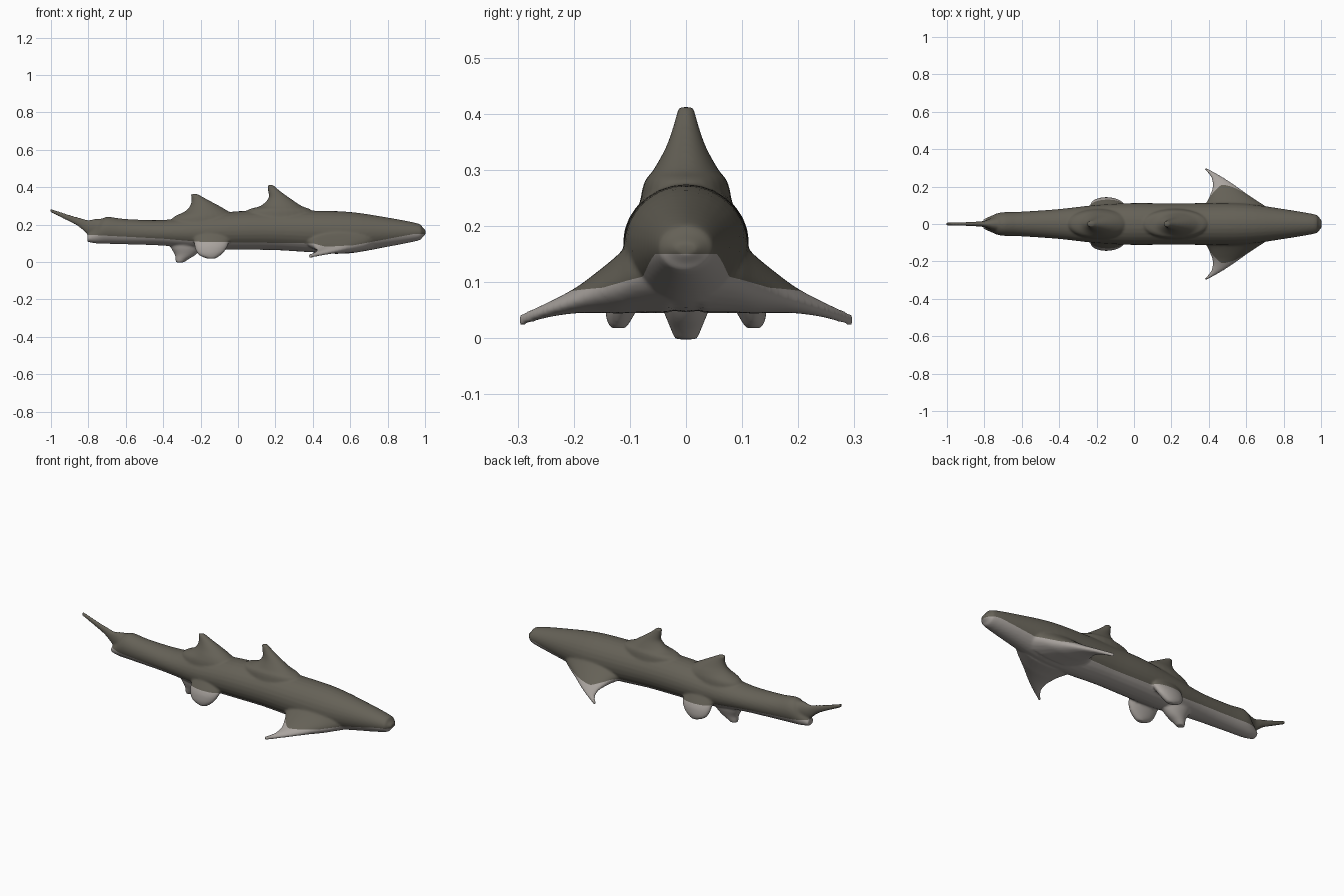
import bpy, bmesh
from math import cos, sin, pi
from mathutils import Vector

cube = bpy.data.objects.get("Cube")
if cube:
    bpy.data.objects.remove(cube, do_unlink=True)


def material(name, rgb):
    m = bpy.data.materials.new(name)
    m.use_nodes = True
    m.diffuse_color = (*rgb, 1)
    bsdf = m.node_tree.nodes["Principled BSDF"]
    bsdf.inputs["Base Color"].default_value = (*rgb, 1)
    bsdf.inputs["Roughness"].default_value = 0.7
    return m


def smooth_sections(rows, steps=4):
    """Catmull-Rom interpolation between section tuples."""
    out = []
    for i in range(len(rows) - 1):
        p0, p1 = rows[max(i - 1, 0)], rows[i]
        p2, p3 = rows[i + 1], rows[min(i + 2, len(rows) - 1)]
        for s in range(steps):
            t = s / steps
            out.append([b + 0.5 * t * (c - a + t * (2 * a - 5 * b + 4 * c - d
                        + t * (3 * (b - c) + d - a)))
                        for a, b, c, d in zip(p0, p1, p2, p3)])
    return out + [list(rows[-1])]


def loft(bm, rows, frame, sides=28):
    """Skin elliptical sections; frame turns a row into centre and two half axes."""
    rings = []
    for row in smooth_sections(rows):
        c, u, v = (Vector(p) for p in frame(*row))
        rings.append([bm.verts.new(c + u * cos(2 * pi * k / sides) + v * sin(2 * pi * k / sides))
                      for k in range(sides)])
    for a, b in zip(rings, rings[1:]):
        for k in range(sides):
            n = (k + 1) % sides
            bm.faces.new((a[k], a[n], b[n], b[k]))
    bm.faces.new(rings[0])
    bm.faces.new(rings[-1])


def along_body(x, top, bottom, half):
    return (x, 0, (top + bottom) / 2), (0, half, 0), (0, 0, (top - bottom) / 2)


def upright(z, front, back, half, y=0):
    return ((front + back) / 2, y, z), ((front - back) / 2, 0, 0), (0, half, 0)


def sideways(y, front, back, top, bottom):
    return ((front + back) / 2, y, (top + bottom) / 2), ((front - back) / 2, 0, 0), (0, 0, (top - bottom) / 2)


bm = bmesh.new()

# Trunk from tail root to blunt snout: x, top, bottom, half width
loft(bm, [(-.805, .145, .108, .025), (-.76, .19, .1, .045), (-.71, .24, .098, .062),
          (-.6, .23, .095, .066), (-.4, .225, .088, .08), (-.2, .25, .068, .102),
          (0, .272, .066, .112), (.2, .275, .064, .11), (.4, .275, .052, .112),
          (.6, .268, .048, .108), (.8, .238, .082, .08), (.96, .207, .114, .053),
          (.985, .187, .132, .04), (1.003, .17, .15, .02)], along_body)

# Swept upper tail blade
loft(bm, [(-.68, .23, .13, .05), (-.75, .232, .13, .036), (-.8, .225, .145, .017),
          (-.85, .238, .188, .012), (-.9, .252, .216, .01), (-1.003, .286, .266, .008)], along_body)

# Dorsal fins, anal fin: z, front, back, half width
loft(bm, [(.18, .42, .03, .09), (.27, .4, .04, .077), (.3, .34, .12, .058), (.34, .28, .162, .036),
          (.38, .225, .161, .022), (.412, .188, .156, .014)], upright)
loft(bm, [(.17, 0, -.37, .085), (.235, -.01, -.35, .078), (.27, -.05, -.285, .064),
          (.3, -.1, -.257, .045), (.335, -.165, -.248, .026), (.364, -.217, -.254, .014)], upright)
loft(bm, [(.13, -.18, -.37, .06), (.08, -.19, -.36, .052), (.04, -.225, -.338, .037),
          (.015, -.265, -.335, .027), (-.002, -.29, -.332, .02)], upright)

# Paired pectoral and pelvic fins
for side in (1, -1):
    loft(bm, [(side * y, *rest) for y, *rest in (
        (.03, .78, .33, .22, .045), (.09, .71, .365, .18, .045), (.12, .665, .39, .15, .044),
        (.16, .605, .408, .117, .045), (.2, .55, .42, .088, .044), (.25, .475, .412, .062, .036),
        (.298, .388, .374, .042, .02))], sideways)
    loft(bm, [(*rest, side * y) for *rest, y in (
        (.17, -.04, -.24, .035, .06), (.1, -.05, -.235, .036, .098), (.06, -.07, -.225, .03, .113),
        (.035, -.095, -.205, .023, .119), (.018, -.12, -.165, .014, .121))], upright)

bmesh.ops.recalc_face_normals(bm, faces=bm.faces)
mesh = bpy.data.meshes.new("shark_body")
bm.to_mesh(mesh)
bm.free()
shark = bpy.data.objects.new("shark_body", mesh)
bpy.context.collection.objects.link(shark)

# Blend the fins into one continuous skin
remesh = shark.modifiers.new("blend", 'REMESH')
remesh.mode = 'VOXEL'
remesh.voxel_size = 0.006
soften = shark.modifiers.new("soften", 'SMOOTH')
soften.factor = 0.5
soften.iterations = 5
bpy.context.view_layer.update()
skin = bpy.data.meshes.new_from_object(shark.evaluated_get(bpy.context.evaluated_depsgraph_get()))
shark.modifiers.clear()
shark.data = skin
bpy.data.meshes.remove(mesh)
skin.name = "shark_body"
skin.materials.clear()
skin.materials.append(material("olive_grey_back", (.13, .12, .095)))
skin.materials.append(material("pale_grey_belly", (.40, .37, .345)))

# Cut the skin along the belly line, then colour below it
line = [(-1.1, .145), (-.78, .145), (-.4, .125), (-.2, .108), (.4, .1),
        (.47, .082), (.62, .09), (.94, .15), (1.1, .15)]
bm = bmesh.new()
bm.from_mesh(skin)
for x, _ in line[1:-1]:
    bmesh.ops.bisect_plane(bm, geom=bm.verts[:] + bm.edges[:] + bm.faces[:],
                           plane_co=(x, 0, 0), plane_no=(1, 0, 0))
for (x0, z0), (x1, z1) in zip(line, line[1:]):
    normal = Vector((z0 - z1, 0, x1 - x0)).normalized()
    origin = Vector((x0, 0, z0))
    faces = [f for f in bm.faces if x0 < f.calc_center_median().x < x1]
    edges = list({e for f in faces for e in f.edges})
    verts = list({v for f in faces for v in f.verts})
    bmesh.ops.bisect_plane(bm, geom=verts + edges + faces, plane_co=origin, plane_no=normal)
    for f in bm.faces:
        c = f.calc_center_median()
        if x0 < c.x < x1:
            f.material_index = int((c - origin).dot(normal) < 0)
for f in bm.faces:
    f.smooth = True
bm.to_mesh(skin)
bm.free()
